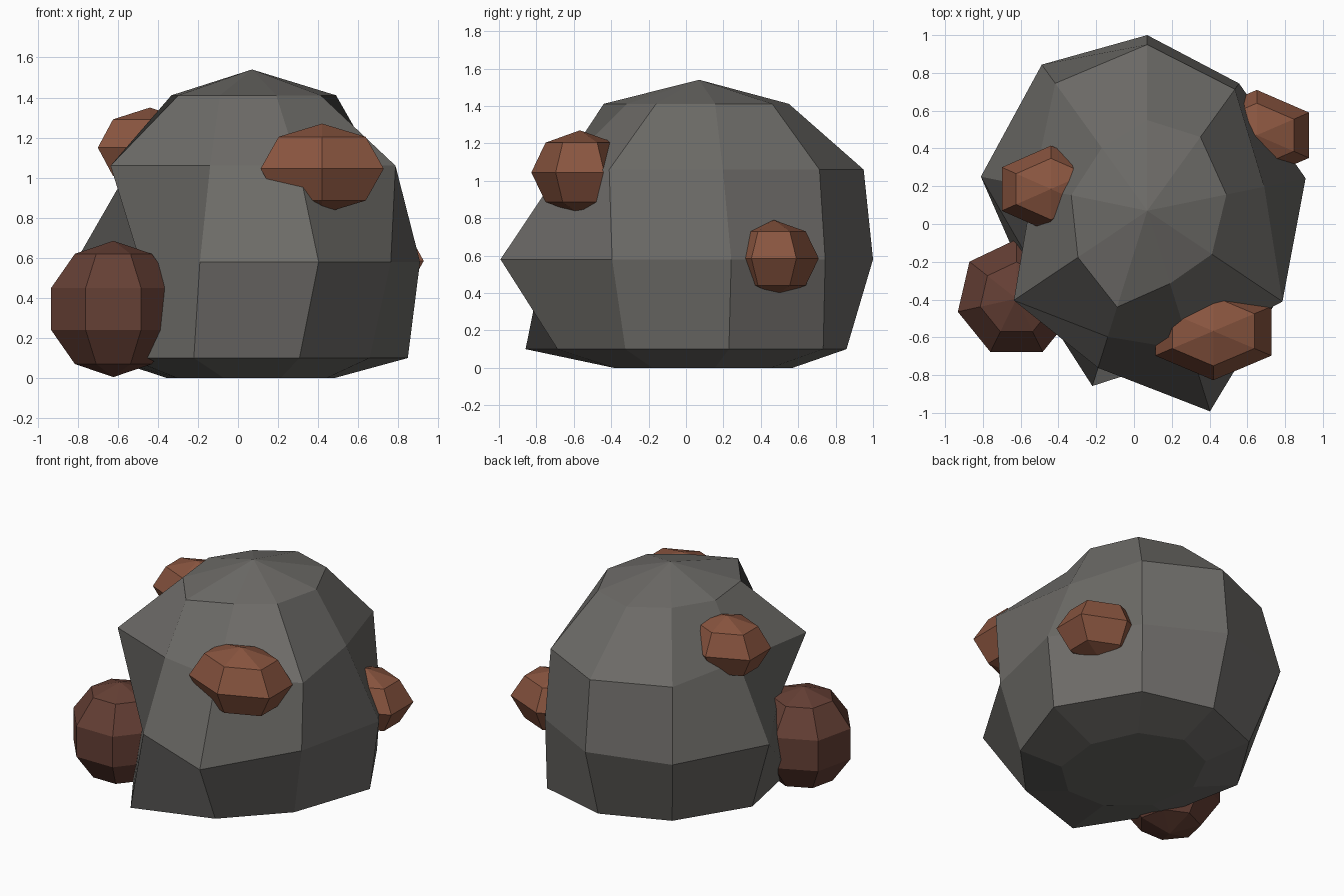
import bpy, bmesh, math

if "Cube" in bpy.data.objects:
    bpy.data.objects.remove(bpy.data.objects["Cube"])


def material(name, rgb):
    m = bpy.data.materials.new(name)
    m.diffuse_color = (*rgb, 1)
    m.use_nodes = True
    m.node_tree.nodes["Principled BSDF"].inputs["Base Color"].default_value = m.diffuse_color
    return m


def lump(name, center, radii, segs, rings, mat, push=None):
    """Low-poly ball, first column at +y; push scales each ring vertex sideways."""
    bm = bmesh.new()
    cx, cy, cz = center
    rx, ry, rz = radii
    top = bm.verts.new((cx, cy, cz + rz))
    bottom = bm.verts.new((cx, cy, max(0, cz - rz)))
    rows = []
    for i in range(1, rings):
        lat = math.pi / 2 - math.pi * i / rings
        row = []
        for j in range(segs):
            a = math.pi / 2 + 2 * math.pi * j / segs
            f = math.cos(lat) * (push[i - 1][j] if push else 1)
            row.append(bm.verts.new((cx + rx * f * math.cos(a),
                                     cy + ry * f * math.sin(a),
                                     max(0, cz + rz * math.sin(lat)))))
        rows.append(row)
    for j in range(segs):
        k = (j + 1) % segs
        bm.faces.new((top, rows[0][j], rows[0][k]))
        bm.faces.new((bottom, rows[-1][k], rows[-1][j]))
        for up, low in zip(rows, rows[1:]):
            bm.faces.new((up[j], low[j], low[k], up[k]))
    bmesh.ops.recalc_face_normals(bm, faces=bm.faces)
    me = bpy.data.meshes.new(name)
    bm.to_mesh(me)
    bm.free()
    me.materials.append(mat)
    bpy.context.collection.objects.link(bpy.data.objects.new(name, me))


stone = material("stone", (0.15, 0.145, 0.135))
rust = material("rust", (0.25, 0.09, 0.05))
dark_rust = material("dark_rust", (0.13, 0.05, 0.035))

# Boulder: irregular rings, top to bottom, flattened on the ground
boulder_push = [
    (.96, .87, .95, .985, 1.085, .82, .92, .99, 1.02),
    (1.016, 1.017, .825, 1.095, .82, .91, 1.11, .845, .97),
    (.93, 1.01, 1.04, .75, .885, 1.13, .93, .99, .88),
    (.91, .92, .995, .96, 1.14, .93, .91, 1.06, 1.0),
    (1.0, 1.0, 1.0, 1.0, .96, .97, 1.0, .97, 1.0),
]
lump("boulder", (.07, .07, .58), (.86, 1.0, .96), 9, 6, stone, boulder_push)

# Ore lumps stuck in the boulder
lump("ore_front_left", (-.622, -.395, .345), (.335, .33, .34), 7, 5, dark_rust)
for name, c, r in (("ore_front_right", (.42, -.567, 1.045), (.355, .26, .225)),
                   ("ore_back_right", (.65, .47, .585), (.32, .24, .205)),
                   ("ore_left", (-.44, .185, 1.15), (.30, .23, .20))):
    lump(name, c, r, 6, 4, rust)
